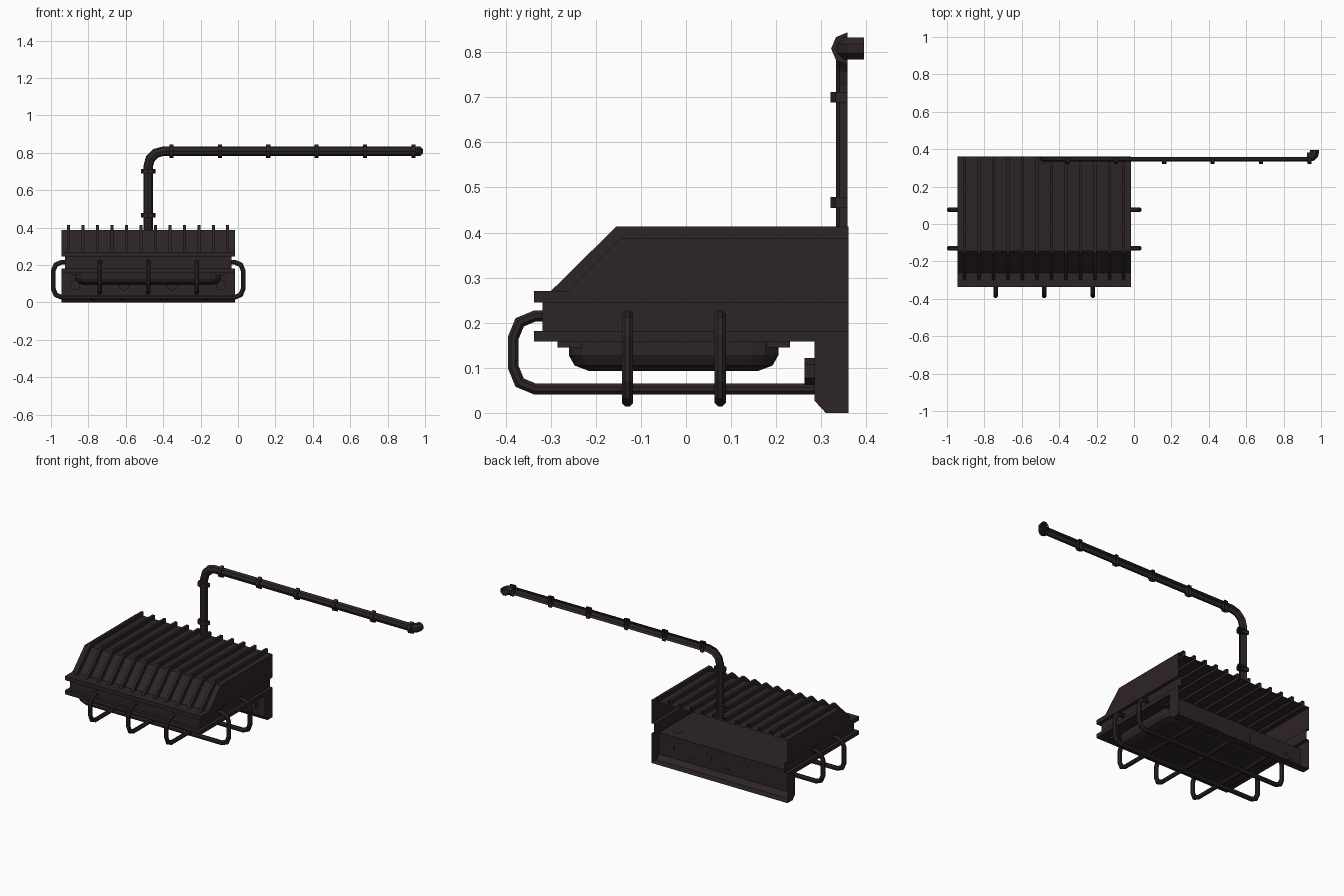
import bpy, bmesh, math
from mathutils import Vector as V

if "Cube" in bpy.data.objects:
    bpy.data.objects.remove(bpy.data.objects["Cube"])

mat = bpy.data.materials.new("dark brown iron")
mat.diffuse_color = (0.027, 0.018, 0.018, 1)
mat.use_nodes = True
mat.node_tree.nodes["Principled BSDF"].inputs["Base Color"].default_value = mat.diffuse_color
CX, HW, BACK = -0.48, 0.465, 0.36      # body centre, half width, open back plane


def make(name, bm):
    bmesh.ops.remove_doubles(bm, verts=bm.verts, dist=0.0004)
    bmesh.ops.recalc_face_normals(bm, faces=bm.faces)
    me = bpy.data.meshes.new(name)
    bm.to_mesh(me)
    bm.free()
    me.materials.append(mat)
    ob = bpy.data.objects.new(name, me)
    bpy.context.collection.objects.link(ob)
    return ob


def poly(bm, pts):
    bm.faces.new([bm.verts.new(p) for p in pts])


def loft(bm, rows, closed=False):
    rows = [[bm.verts.new(p) for p in r] for r in rows]
    for a, b in zip(rows, rows[1:]):
        n = len(a)
        for i in range(n if closed else n - 1):
            j = (i + 1) % n
            bm.faces.new((a[i], a[j], b[j], b[i]))
    return rows


def rounded(corners, r, segs=2):
    """Polyline with its right-angle corners turned into arcs."""
    c = [V(p) for p in corners]
    out = [c[0]]
    for p, q, s in zip(c, c[1:], c[2:]):
        u, v = (q - p).normalized(), (s - q).normalized()
        o = q - u * r + v * r
        for k in range(segs + 1):
            t = math.pi / 2 * k / segs
            out.append(o + (u * math.sin(t) - v * math.cos(t)) * r)
    return out + [c[-1]]


def tube(name, path, n, r, sides=8, half=False):
    """Mitred pipe along a planar path whose plane has normal n."""
    path, n = [V(p) for p in path], V(n)
    rows = []
    for i, p in enumerate(path):
        a = (p - path[i - 1]).normalized() if i else None
        b = (path[i + 1] - p).normalized() if i + 1 < len(path) else None
        a, b = a or b, b or a
        t = (a + b).normalized()
        side = n.cross(t) / max(t.dot(a), 0.3)
        if half:
            angs = [math.pi * k / (sides // 2) for k in range(sides // 2 + 1)]
        else:
            angs = [2 * math.pi * (k + 0.5) / sides for k in range(sides)]
        k = 1 if half else 1 / math.cos(math.pi / sides)
        rows.append([p + (side * math.cos(g) + n * math.sin(g)) * r * k for g in angs])
    bm = bmesh.new()
    loft(bm, rows, not half)
    return make(name, bm)


def prism(name, p0, p1, n, r, sides, half=False):
    """Short straight piece with capped ends."""
    ob = tube(name, [p0, p1], n, r, sides, half)
    bm = bmesh.new()
    bm.from_mesh(ob.data)
    bm.verts.ensure_lookup_table()
    m = len(bm.verts) // 2
    bm.faces.new(bm.verts[:m])
    bm.faces.new(bm.verts[m:])
    bmesh.ops.recalc_face_normals(bm, faces=bm.faces)
    bm.to_mesh(ob.data)
    bm.free()


# ribbed hood: hollow corrugated sheet, open at the back
low = [(-0.262, 0.27), (-0.145, 0.388), (BACK, 0.388)]
high = [(-0.30, 0.27), (-0.155, 0.413), (BACK, 0.413)]
bm = bmesh.new()
rows = [[(CX - HW, y, z) for y, z in low]]
for i in range(12):
    x = CX - 0.425 + i * 0.85 / 11
    for xx, prof in ((x - .008, low), (x - .008, high), (x + .008, high), (x + .008, low)):
        rows.append([(xx, y, z) for y, z in prof])
rows.append([(CX + HW, y, z) for y, z in low])
loft(bm, rows)
for s in (-1, 1):
    poly(bm, [(CX + s * HW, y, z) for y, z in low + [(BACK, 0.27)]])
make("ribbed_hood", bm)

# stepped middle casing: three-sided wall with two ledges
bm = bmesh.new()
rows = []
for hw, y, z in ((HW, -0.262, 0.27), (HW, -0.337, 0.27), (HW, -0.337, 0.245),
                 (0.445, -0.318, 0.245), (0.445, -0.318, 0.182),
                 (HW, -0.337, 0.182), (HW, -0.337, 0.158)):
    rows.append([(CX - hw, BACK, z), (CX - hw, y, z), (CX + hw, y, z), (CX + hw, BACK, z)])
# ledge top only, then the walls
poly(bm, [rows[0][1], rows[0][2], rows[1][2], rows[1][1]])
loft(bm, rows[1:])
make("stepped_casing", bm)

# underside and back plate with chamfered foot
prof = [(-0.337, 0.158), (0.285, 0.158), (0.285, 0.027), (0.31, 0), (BACK, 0)]
bm = bmesh.new()
loft(bm, [[(CX + s * HW, y, z) for y, z in prof] for s in (-1, 1)])
for s in (-1, 1):
    poly(bm, [(CX + s * HW, y, z) for y, z in prof[1:] + [(BACK, 0.158)]])
make("back_plate", bm)

# rounded tray below the casing
bm = bmesh.new()
rows = []
for ins, z in ((0, 0.158), (0, 0.128), (0.013, 0.105), (0.045, 0.093)):
    x0, x1, y0, y1, r = CX - .39 + ins, CX + .39 - ins, -.26 + ins, .205 - ins, .06 - ins * .6
    ring = []
    for cx, cy, a0 in ((x1 - r, y1 - r, 0), (x0 + r, y1 - r, 90),
                       (x0 + r, y0 + r, 180), (x1 - r, y0 + r, 270)):
        for k in range(4):
            a = math.radians(a0 + 30 * k)
            ring.append((cx + r * math.cos(a), cy + r * math.sin(a), z))
    rows.append(ring)
last = loft(bm, rows, True)[-1]
bm.faces.new(last)
make("tray", bm)

# four mounting lugs at the tray corners
bm = bmesh.new()
for sx in (-1, 1):
    for y in (-0.258, 0.204):
        r = bmesh.ops.create_cube(bm, size=1)
        bmesh.ops.scale(bm, vec=(0.055, 0.054, 0.014), verts=r["verts"])
        bmesh.ops.translate(bm, vec=(CX + sx * 0.387, y, 0.152), verts=r["verts"])
make("tray_lugs", bm)

# hexagonal bolts on the back plate
for i in range(4):
    x = CX - 0.39 + i * 0.26
    prism("plate_bolt", (x, 0.263, 0.092), (x, 0.286, 0.092), (0, 0, 1), 0.026, 6)

# guard bars: three from the front, two around the sides
for x in (-0.74, CX, -0.22):
    tube("front_guard_bar", rounded([(x, -0.318, 0.215), (x, -0.383, 0.215),
         (x, -0.383, 0.053), (x, 0.286, 0.053)], 0.048), (1, 0, 0), 0.012)
for y in (-0.13, 0.076):
    L, R = -0.988, 0.028
    tube("side_guard_bar", rounded([(-0.925, y, 0.215), (L, y, 0.215), (L, y, 0.027),
         (R, y, 0.027), (R, y, 0.215), (-0.035, y, 0.215)], 0.046), (0, 1, 0), 0.0125)

# wall pipe: half pipe up and across, then a full elbow into the wall
PY, PZ = 0.358, 0.808
tube("wall_pipe", rounded([(CX, PY, 0.386), (CX, PY, PZ), (0.935, PY, PZ)], 0.08, 3),
     (0, -1, 0), 0.025, 8, True)
tube("pipe_end_elbow", rounded([(0.925, 0.357, PZ), (0.965, 0.357, PZ), (0.965, 0.395, PZ)],
     0.03, 3), (0, 0, 1), 0.0245)

# pipe collars
for z in (0.467, 0.70):
    prism("pipe_collar", (CX, PY, z - .012), (CX, PY, z + .012), (0, -1, 0), 0.038, 8, True)
for i in range(6):
    x = -0.356 + i * 0.2588
    prism("pipe_collar", (x - .011, PY, PZ), (x + .011, PY, PZ), (0, -1, 0), 0.036, 8, True)
